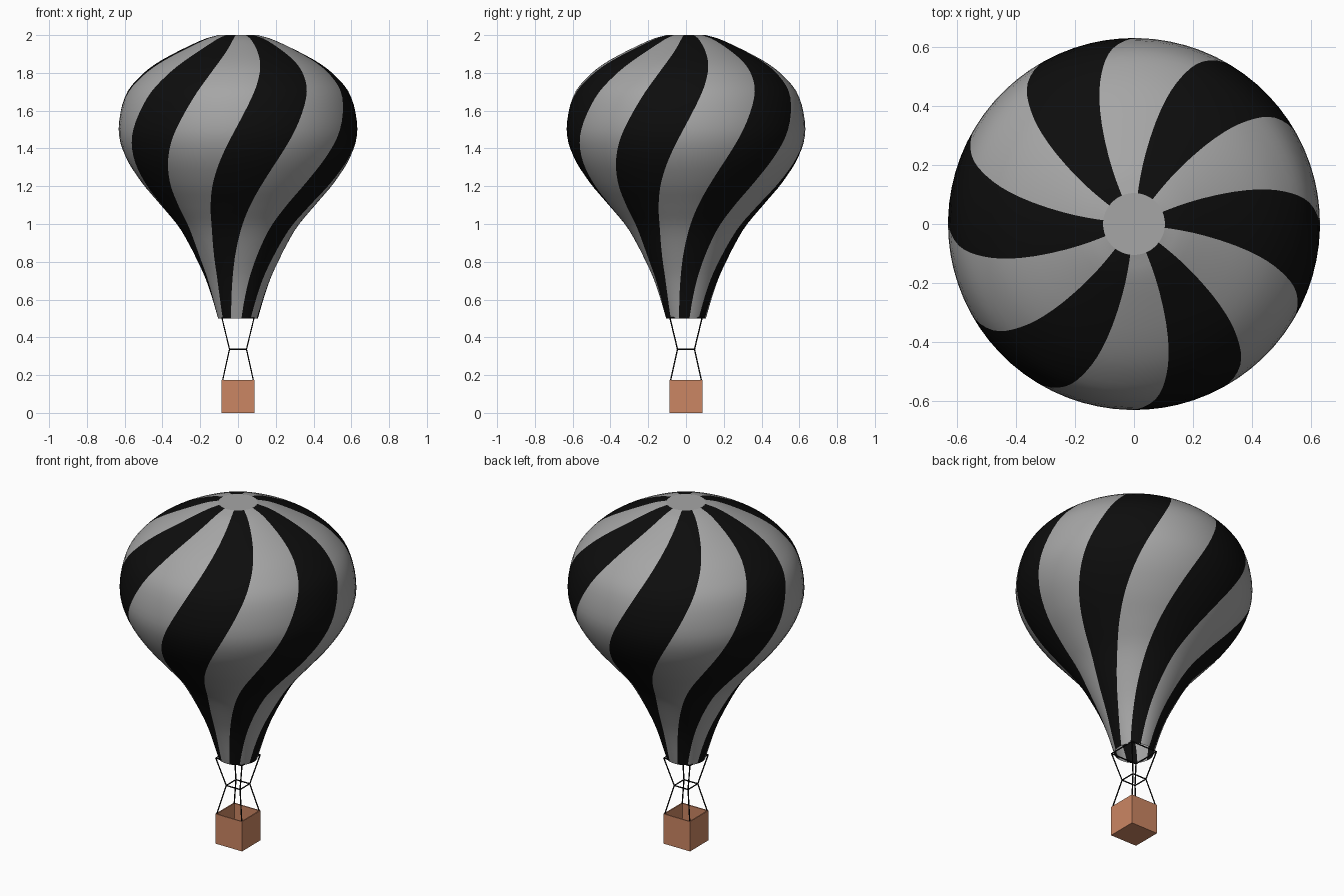
import bpy, bmesh, math
from mathutils import Vector

if "Cube" in bpy.data.objects:
    bpy.data.objects.remove(bpy.data.objects["Cube"], do_unlink=True)


def material(name, rgb):
    m = bpy.data.materials.new(name)
    m.use_nodes = True
    m.diffuse_color = (*rgb, 1)
    m.node_tree.nodes["Principled BSDF"].inputs["Base Color"].default_value = (*rgb, 1)
    return m


grey = material("light grey cloth", (0.38, 0.38, 0.38))
black = material("black", (0.004, 0.004, 0.004))
tan = material("tan wicker", (0.6, 0.24, 0.125))


def make_object(name, bm, mats):
    mesh = bpy.data.meshes.new(name)
    bm.to_mesh(mesh)
    bm.free()
    for m in mats:
        mesh.materials.append(m)
    obj = bpy.data.objects.new(name, mesh)
    bpy.context.collection.objects.link(obj)
    return obj


def smooth_path(points, steps):
    """Catmull-Rom curve through the points."""
    pts = [Vector(p) for p in points]
    pts = [2 * pts[0] - pts[1]] + pts + [2 * pts[-1] - pts[-2]]
    path = []
    for a, b, c, d in zip(pts, pts[1:], pts[2:], pts[3:]):
        for i in range(steps):
            t = i / steps
            path.append(0.5 * (2 * b + (c - a) * t + (2 * a - 5 * b + 4 * c - d) * t * t
                               + (3 * b - a - 3 * c + d) * t ** 3))
    return path + [pts[-2]]


# Envelope: turned profile whose rings twist with height, so stripes follow the mesh
STRIPES, PER_STRIPE = 12, 6
SEGMENTS = STRIPES * PER_STRIPE
PROFILE = [(0.105, 0.5), (0.15, 0.65), (0.2, 0.775), (0.3, 0.965), (0.4, 1.09),
           (0.51, 1.22), (0.597, 1.36), (0.632, 1.5), (0.6, 1.67), (0.52, 1.78),
           (0.4, 1.87), (0.2, 1.97), (0.105, 2.0)]

bm = bmesh.new()
rings = []
for r, z in smooth_path(PROFILE, 4):
    start = math.radians(-140 + 48.7 * (z - 0.5))
    angles = [start + math.tau * i / SEGMENTS for i in range(SEGMENTS)]
    rings.append([bm.verts.new((r * math.cos(a), r * math.sin(a), z)) for a in angles])
for low, high in zip(rings, rings[1:]):
    for i in range(SEGMENTS):
        j = (i + 1) % SEGMENTS
        face = bm.faces.new((low[i], low[j], high[j], high[i]))
        face.material_index = 1 - (i // PER_STRIPE) % 2
        face.smooth = True
bm.faces.new(rings[-1])  # flat crown cap
make_object("envelope", bm, [grey, black])

# Basket: open box with thin walls
HALF, HEIGHT, WALL = 0.087, 0.175, 0.01
bm = bmesh.new()
bmesh.ops.create_cube(bm, size=1)
for v in bm.verts:
    v.co = (v.co.x * 2 * HALF, v.co.y * 2 * HALF, (v.co.z + 0.5) * HEIGHT)
top = max(bm.faces, key=lambda f: f.calc_center_median().z)
bmesh.ops.inset_region(bm, faces=[top], thickness=WALL)
inner = bmesh.ops.extrude_discrete_faces(bm, faces=[top])["faces"][0]
bmesh.ops.translate(bm, verts=inner.verts, vec=(0, 0, WALL - HEIGHT))
make_object("basket", bm, [tan])


# Rigging: four ropes pinched by a square frame, plus a frame at the mouth
def rods(name, paths, radius=0.0035):
    bm = bmesh.new()
    for path in paths:
        for a, b in zip(path, path[1:]):
            a, b = Vector(a), Vector(b)
            new = bmesh.ops.create_cone(bm, cap_ends=True, segments=6, radius1=radius,
                                        radius2=radius, depth=(b - a).length)["verts"]
            turn = Vector((0, 0, 1)).rotation_difference(b - a).to_matrix()
            bmesh.ops.rotate(bm, verts=new, matrix=turn)
            bmesh.ops.translate(bm, verts=new, vec=(a + b) / 2)
    make_object(name, bm, [black])


CORNERS = [(-1, -1), (1, -1), (1, 1), (-1, 1)]


def square(half, z):
    return [(x * half, y * half, z) for x, y in CORNERS + CORNERS[:1]]


basket_top, pinch, mouth = square(0.082, 0.17), square(0.045, 0.337), square(0.085, 0.503)
rods("ropes", list(zip(basket_top, pinch, mouth))[:4])
rods("burner_frame", [pinch])
rods("mouth_frame", [mouth])
